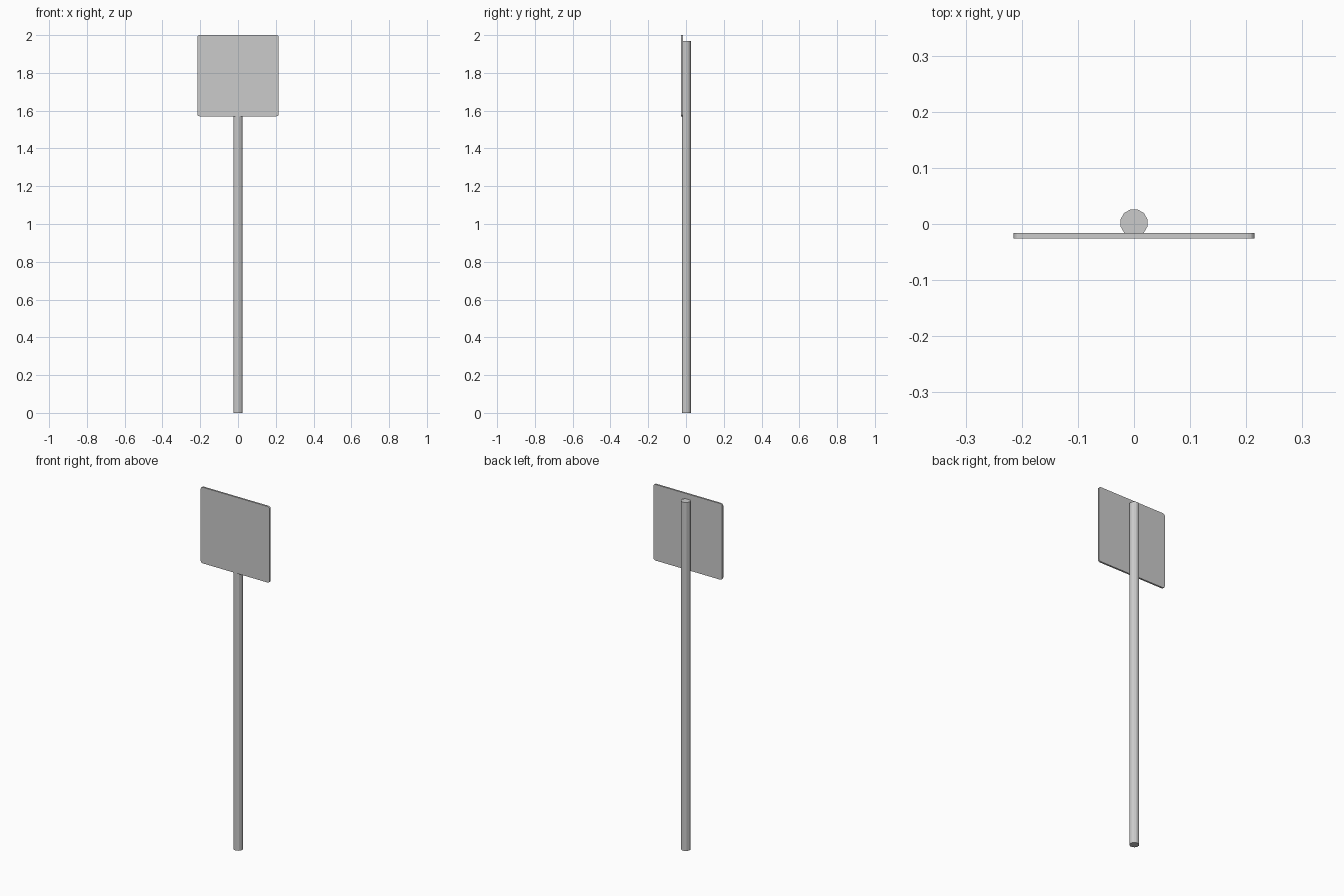
import bpy, bmesh, math

if "Cube" in bpy.data.objects:
    bpy.data.objects.remove(bpy.data.objects["Cube"])

# Round post, low-poly, flat faces
SIDES = 12
bpy.ops.mesh.primitive_cylinder_add(vertices=SIDES, radius=0.0248, depth=1.97,
                                    location=(0, 0.002, 0.985),
                                    rotation=(0, 0, math.pi / SIDES))
bpy.context.object.name = "post"

# Thin square sign plate with softened corners
W, T, H = 0.43, 0.01, 0.43
bm = bmesh.new()
bmesh.ops.create_cube(bm, size=1)
bmesh.ops.scale(bm, vec=(W, T, H), verts=bm.verts)
corners = [e for e in bm.edges
           if abs(e.verts[0].co.y - e.verts[1].co.y) > T / 2]
bmesh.ops.bevel(bm, geom=corners, offset=0.012, segments=3, profile=0.5,
                affect='EDGES')
mesh = bpy.data.meshes.new("sign_plate")
bm.to_mesh(mesh)
bm.free()
plate = bpy.data.objects.new("sign_plate", mesh)
plate.location = (0, -0.021, 2 - H / 2)
bpy.context.collection.objects.link(plate)
